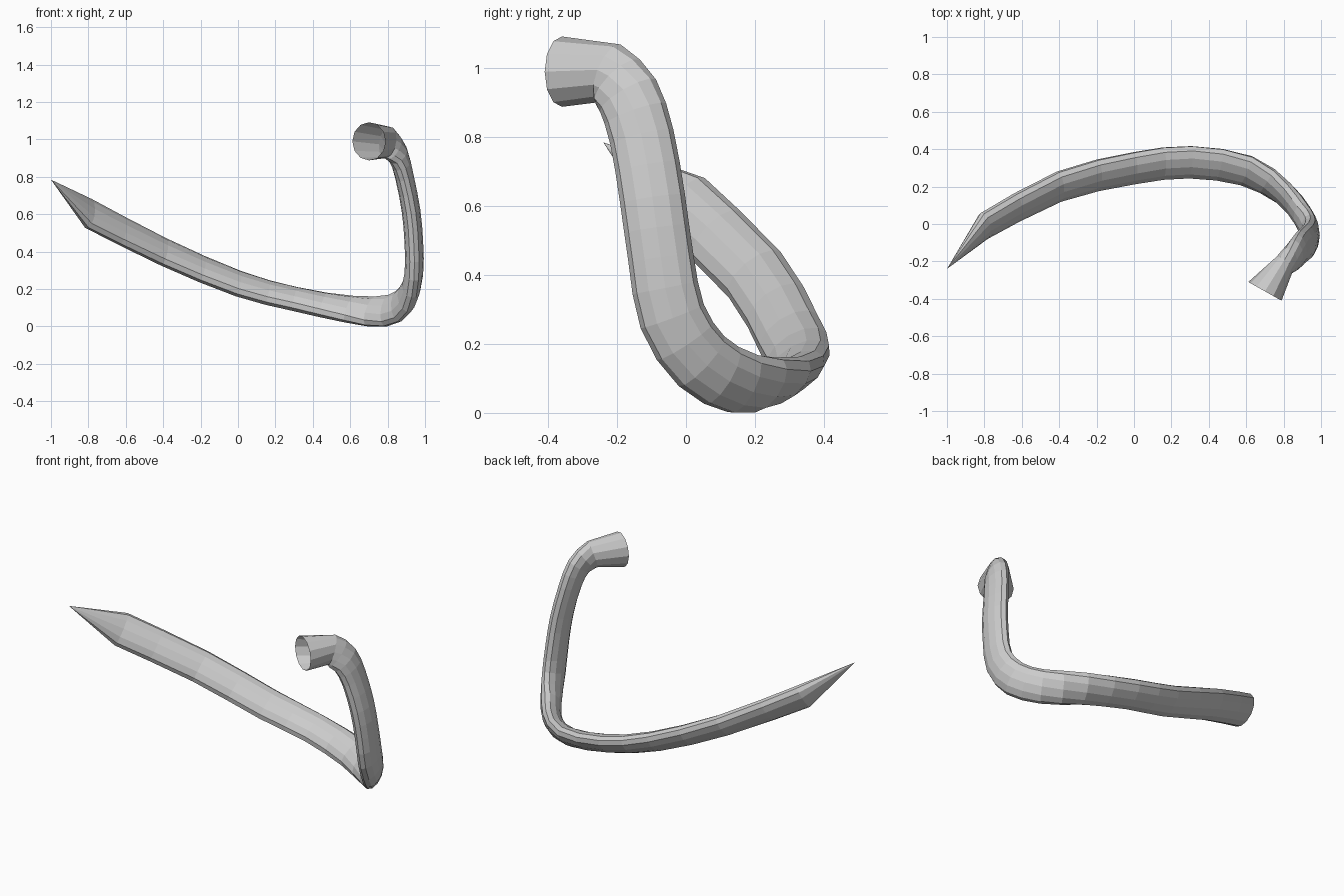
import bpy, bmesh, math
from mathutils import Vector

if "Cube" in bpy.data.objects:
    bpy.data.objects.remove(bpy.data.objects["Cube"])

SIDES = 12

# Stations along the tube: centre, direction of the wide axis, half width, half thickness
stations = [
    ((-0.80, -0.01, 0.605), (0, 0.65, 0.75), 0.100, 0.050),
    ((-0.40, 0.20, 0.40), (0, 0.75, 0.65), 0.100, 0.052),
    ((0.00, 0.298, 0.23), (0, 0.82, 0.57), 0.100, 0.052),
    ((0.30, 0.330, 0.148), (0, 0.85, 0.50), 0.098, 0.052),
    ((0.60, 0.285, 0.092), (0, 0.80, 0.60), 0.098, 0.052),
    ((0.80, 0.165, 0.085), (0, 0.62, 0.77), 0.096, 0.052),
    ((0.90, 0.045, 0.150), (0, 0.62, 0.77), 0.098, 0.052),
    ((0.94, -0.04, 0.28), (0, 0.92, 0.38), 0.098, 0.050),
    ((0.94, -0.073, 0.45), (0, 1.0, 0.10), 0.095, 0.050),
    ((0.925, -0.097, 0.62), (0, 1.0, 0.10), 0.095, 0.050),
    ((0.89, -0.128, 0.80), (0, 0.97, 0.25), 0.094, 0.050),
    ((0.855, -0.168, 0.92), (0, 0.80, 0.60), 0.094, 0.055),
    ((0.80, -0.222, 0.985), (0, 0.28, 0.96), 0.090, 0.060),
]
TIP = Vector((-1.0, -0.24, 0.785))
MOUTH = Vector((0.70, -0.36, 0.99))
MOUTH_DIR = Vector((-0.49, -0.87, 0.0))


def spline(p0, p1, p2, p3, t):
    """Catmull-Rom blend of four values."""
    return 0.5 * (2 * p1 + (p2 - p0) * t + (2 * p0 - 5 * p1 + 4 * p2 - p3) * t * t
                  + (3 * p1 - p0 - 3 * p2 + p3) * t ** 3)


def add_ring(bm, centre, tangent, wide, a, b):
    tangent = tangent.normalized()
    wide = (wide - tangent * wide.dot(tangent)).normalized()
    thin = tangent.cross(wide)
    angles = [2 * math.pi * i / SIDES for i in range(SIDES)]
    return [bm.verts.new(centre + wide * a * math.cos(t) + thin * b * math.sin(t)) for t in angles]


# Smooth samples between the stations
cols = [[Vector(s[0]) for s in stations], [Vector(s[1]) for s in stations],
        [s[2] for s in stations], [s[3] for s in stations]]
samples = []
last = len(stations) - 1
for i in range(last):
    ids = [max(i - 1, 0), i, i + 1, min(i + 2, last)]
    for t in (0.0, 0.5):
        samples.append([spline(*(c[k] for k in ids), t) for c in cols])
samples.append([c[last] for c in cols])

# Tube body
bm = bmesh.new()
path = [TIP] + [s[0] for s in samples] + [MOUTH]
rings = []
for i, (c, w, a, b) in enumerate(samples):
    tangent = (path[i + 2] - c).normalized() + (c - path[i]).normalized()
    rings.append(add_ring(bm, c, tangent, w, a, b))

# Round open mouth
rings.append(add_ring(bm, MOUTH, MOUTH_DIR, Vector((0, 0, 1)), 0.102, 0.102))
for r0, r1 in zip(rings, rings[1:]):
    for j in range(SIDES):
        k = (j + 1) % SIDES
        bm.faces.new((r0[j], r0[k], r1[k], r1[j]))

# Pointed tip
tip = bm.verts.new(TIP)
for j in range(SIDES):
    bm.faces.new((tip, rings[0][(j + 1) % SIDES], rings[0][j]))

bmesh.ops.recalc_face_normals(bm, faces=bm.faces)
mesh = bpy.data.meshes.new("curved_tube")
bm.to_mesh(mesh)
bm.free()
bpy.context.collection.objects.link(bpy.data.objects.new("curved_tube", mesh))
